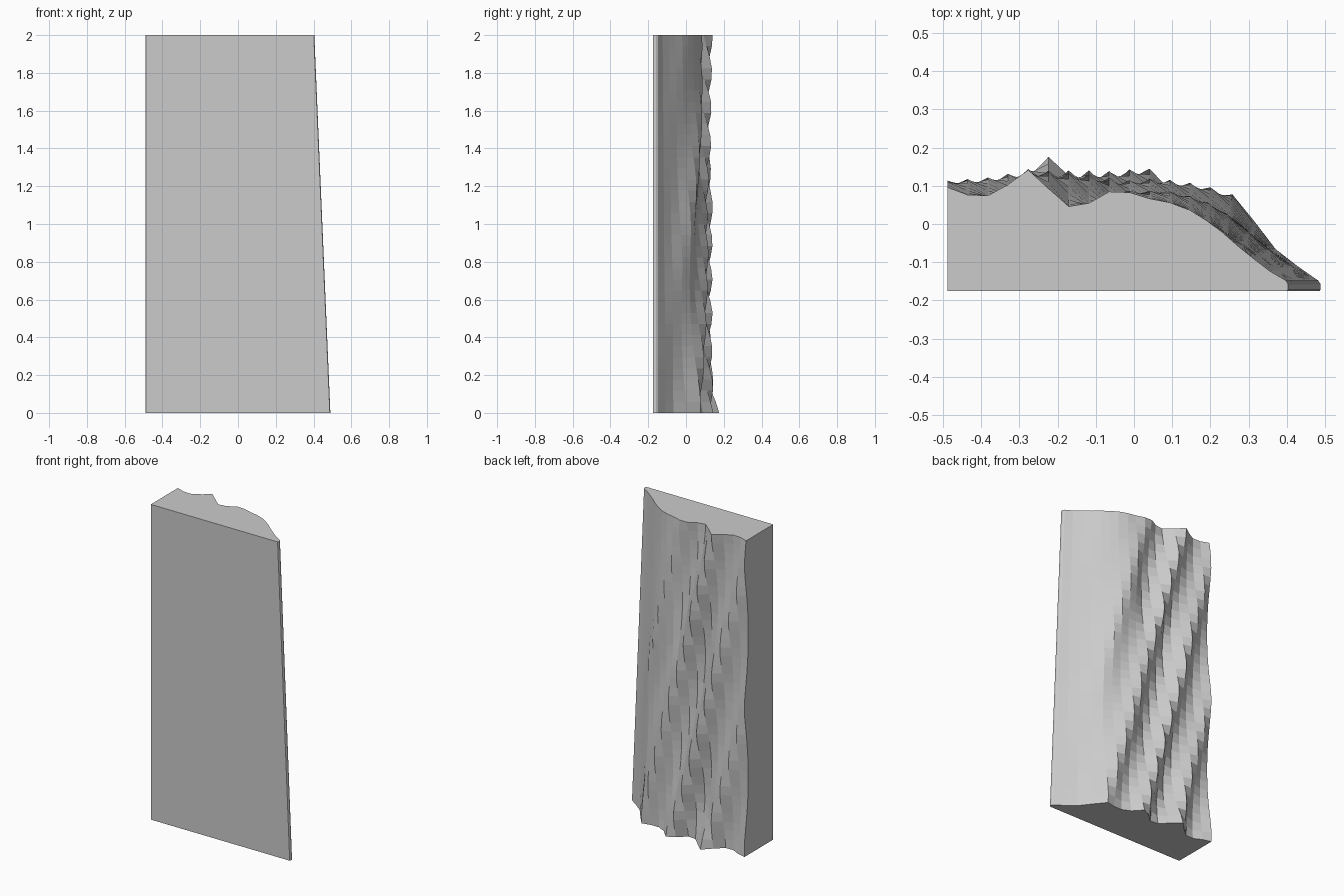
import bpy, bmesh, math

if "Cube" in bpy.data.objects:
    bpy.data.objects.remove(bpy.data.objects["Cube"])

ROWS, HEIGHT = 34, 2.0
STEP, LEFT = 0.053, -0.489
BACK = -0.176

# Crest envelope across the slab (x, y) at foot and top, and groove depths
CREST_FOOT = [(-0.49, .115), (-0.38, .122), (-0.28, .142), (-0.12, .145), (0.04, .15),
              (0.15, .125), (0.25, .092), (0.30, .035), (0.36, -.045), (0.42, -.10), (0.485, -.15)]
CREST_TOP = [(-0.49, .112), (-0.38, .122), (-0.28, .142), (-0.12, .13), (-0.015, .086),
             (0.09, .073), (0.14, .052), (0.2, .005), (0.3, -.08), (0.35, -.12), (0.405, -.152)]
GROOVE_FOOT = [(-0.49, .04), (-0.33, .06), (-0.15, .09), (-0.05, .085), (0.1, .07),
               (0.2, .055), (0.27, .035), (0.38, .01), (0.46, 0)]
GROOVE_TOP = [(-0.49, .038), (-0.33, .055), (-0.15, .095), (-0.05, .055), (0.04, .018),
              (0.2, .01), (0.3, 0)]


def lerp(table, x):
    if x <= table[0][0]:
        return table[0][1]
    for (x0, y0), (x1, y1) in zip(table, table[1:]):
        if x <= x1:
            return y0 + (y1 - y0) * (x - x0) / (x1 - x0)
    return table[-1][1]


# Relief: slanted ridges that slowly drift sideways up the slab
def relief(x, z):
    t = z / HEIGHT
    # the thin edge slides inwards linearly
    slide = 0.0425 * max(0, min(1, (x - 0.1) / 0.15))
    foot_x, top_x = x + slide * z, x - slide * (HEIGHT - z)
    crest = lerp(CREST_FOOT, foot_x) * (1 - t) + lerp(CREST_TOP, top_x) * t
    groove = lerp(GROOVE_FOOT, foot_x) * (1 - t) + lerp(GROOVE_TOP, top_x) * t
    phase = 2 * math.pi * (x + 0.225 + 0.28 * z) / 0.253
    dip = (0.5 - 0.5 * math.cos(phase + 0.25 * math.sin(phase))) ** 0.85
    # Flared foot on one ridge
    flare = max(0, 1 - z / 0.2) * max(0, 1 - abs(x + 0.2) / 0.13)
    return crest - groove * dip + 0.04 * flare


# One closed horizontal section of the slab
def section(z):
    right = 0.489 - 0.0425 * z
    pts = [(LEFT + 0.002, BACK), (LEFT, BACK + 0.002)]
    for i in range(13):
        x = LEFT + STEP * i
        pts.append((x, relief(x, z)))
    x0 = LEFT + STEP * 12
    for i in range(1, 7):
        x = x0 + (right - 0.006 - x0) * i / 6
        pts.append((x, relief(x, z)))
    pts += [(right, -0.158), (right, -0.171), (right - 0.003, BACK)]
    return pts


# Loft the sections into a closed solid
bm = bmesh.new()
rings = []
for r in range(ROWS + 1):
    z = HEIGHT * r / ROWS
    rings.append([bm.verts.new((x, y, z)) for x, y in section(z)])
n = len(rings[0])
for a, b in zip(rings, rings[1:]):
    for i in range(n):
        j = (i + 1) % n
        bm.faces.new((a[i], a[j], b[j], b[i]))
bm.faces.new(rings[0])
bm.faces.new(rings[-1])
bmesh.ops.recalc_face_normals(bm, faces=bm.faces)

mesh = bpy.data.meshes.new("bark_slab")
bm.to_mesh(mesh)
bm.free()
bpy.context.collection.objects.link(bpy.data.objects.new("bark_slab", mesh))
